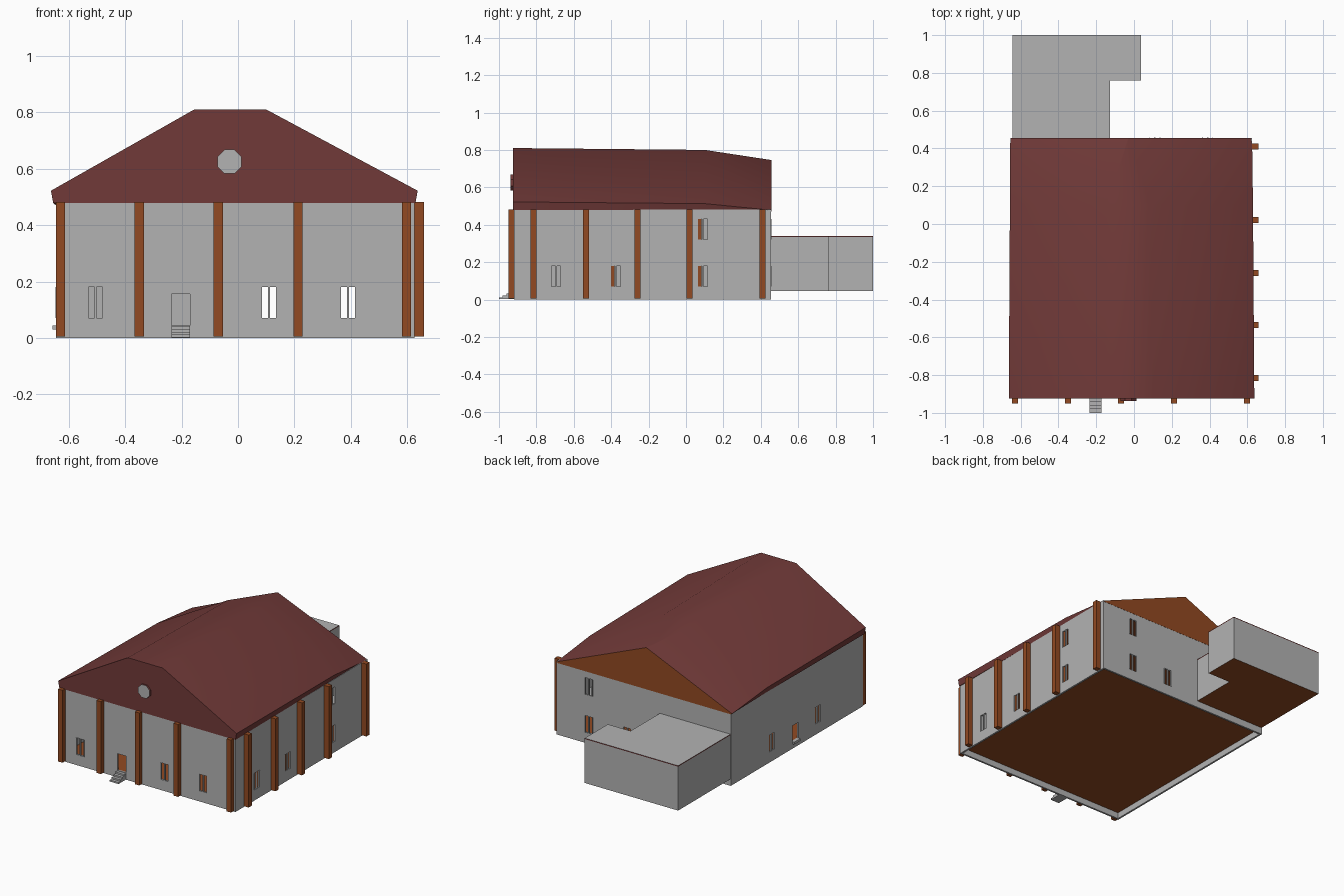
import bpy, bmesh, math
from mathutils import Vector

if "Cube" in bpy.data.objects:
    bpy.data.objects.remove(bpy.data.objects["Cube"])


def material(name, rgb):
    m = bpy.data.materials.new(name)
    m.diffuse_color = (*rgb, 1)
    m.use_nodes = True
    m.node_tree.nodes["Principled BSDF"].inputs["Base Color"].default_value = m.diffuse_color
    return m


GREY = material("wall grey", (0.45, 0.45, 0.45))
RED = material("roof red", (0.165, 0.042, 0.040))
BROWN = material("timber brown", (0.29, 0.068, 0.016))


def finish(name, bm, mats, rule=None):
    bmesh.ops.recalc_face_normals(bm, faces=bm.faces)
    bm.normal_update()
    if rule:
        for f in bm.faces:
            f.material_index = rule(f)
    me = bpy.data.meshes.new(name)
    bm.to_mesh(me)
    bm.free()
    for m in mats:
        me.materials.append(m)
    ob = bpy.data.objects.new(name, me)
    bpy.context.collection.objects.link(ob)
    return ob


def add_box(bm, x0, x1, y0, y1, z0, z1):
    vs = bmesh.ops.create_cube(bm, size=1)["verts"]
    for v in vs:
        v.co = Vector(((x0 + x1) / 2 + v.co.x * (x1 - x0),
                       (y0 + y1) / 2 + v.co.y * (y1 - y0),
                       (z0 + z1) / 2 + v.co.z * (z1 - z0)))


def boxes(name, items, mat):
    bm = bmesh.new()
    for b in items:
        add_box(bm, *b)
    return finish(name, bm, [mat])


def loft(bm, sections):
    rings = [[bm.verts.new(p) for p in s] for s in sections]
    n = len(rings[0])
    for a, b in zip(rings, rings[1:]):
        for i in range(n):
            j = (i + 1) % n
            bm.faces.new((a[i], a[j], b[j], b[i]))
    bm.faces.new(rings[0])
    bm.faces.new(rings[-1])


X0, X1, Y0, Y1, TOP, T = -0.645, 0.625, -0.92, 0.455, 0.482, 0.012
LOW, HIGH = (0.07, 0.18), (0.32, 0.43)

# Openings: (wall, position along the wall, (z0, z1))
windows = [("front", x, LOW) for x in (-0.505, 0.11, 0.39)]
windows += [("right", y, LOW) for y in (-0.695, -0.375, 0.09)] + [("right", 0.09, HIGH)]
windows += [("back", 0.11, LOW), ("back", 0.39, LOW), ("back", 0.39, HIGH)]
windows += [("left", 0.03, LOW), ("left", -0.45, LOW)]
doors = [("front", -0.203, (0.045, 0.155)), ("left", -0.22, (0.045, 0.15))]


def on_wall(wall, a0, a1, z, out, inn):
    """Box on a wall between a0 and a1, from 'inn' inside to 'out' outside."""
    if wall == "front":
        return (a0, a1, Y0 - out, Y0 + inn, *z)
    if wall == "back":
        return (a0, a1, Y1 - inn, Y1 + out, *z)
    if wall == "left":
        return (X0 - out, X0 + inn, a0, a1, *z)
    return (X1 - inn, X1 + out, a0, a1, *z)


# Hollow main walls with cut openings
walls = boxes("main_walls", [(X0, X1, Y0, Y1, 0, TOP)], GREY)
void = boxes("void_cutter", [(X0 + T, X1 - T, Y0 + T, Y1 - T, -0.1, 0.6)], GREY)
holes = boxes("opening_cutter",
              [on_wall(w, a - 0.029, a + 0.029, z, 0.03, 0.03) for w, a, z in windows] +
              [on_wall(w, a - 0.032, a + 0.032, z, 0.03, 0.03) for w, a, z in doors], GREY)
bpy.context.view_layer.objects.active = walls
for c in (void, holes):
    mod = walls.modifiers.new("cut", "BOOLEAN")
    mod.operation, mod.solver, mod.object = "DIFFERENCE", "EXACT", c
    bpy.ops.object.modifier_apply(modifier=mod.name)
for c in (void, holes):
    bpy.data.objects.remove(c)

# Window frames with a centre bar
bars = []
for w, a, (z0, z1) in windows:
    for c, h in ((a - 0.027, 0.002), (a, 0.004), (a + 0.027, 0.002)):
        bars.append(on_wall(w, c - h, c + h, (z0, z1), 0.002, 0.008))
boxes("window_frames", bars, GREY)

# Brown shutters behind the left panes on the right wall
boxes("window_shutters", [on_wall(w, a - 0.025, a - 0.006, z, -0.006, 0.011)
                          for w, a, z in windows if w == "right" and a > -0.5], BROWN)

# Raised floor
boxes("floor", [(X0 + T, X1 - T, Y0 + T, Y1 - T, 0.04, 0.045)], BROWN)

# Pilasters along the front and right walls
pil = [(x - 0.016, x + 0.016, -0.95, Y0, 0.005, TOP) for x in (-0.63, -0.35, -0.07, 0.212, 0.598)]
pil += [(X1, 0.66, y - 0.016, y + 0.016, 0.005, TOP) for y in (-0.815, -0.535, -0.26, 0.02, 0.41)]
boxes("pilasters", pil, BROWN)

# Front steps and side doorstep
boxes("front_steps", [(-0.235, -0.171, -1 + 0.02 * i, Y0, 0.01 * i + 0.002, 0.01 * (i + 1) + 0.002)
                      for i in range(4)], GREY)
boxes("side_step", [(-0.657, X0, -0.252, -0.188, 0.03, 0.045)], GREY)


# Main roof: flat-topped at the front, closing to a peak at the back
def section(y, bot, eave, ridge, xl, xr, rl, rr):
    return [(xl + 0.008, y, bot), (xl, y, eave), (rl, y, ridge),
            (rr, y, ridge), (xr, y, eave), (xr - 0.008, y, bot)]


bm = bmesh.new()
loft(bm, [section(-0.925, 0.478, 0.522, 0.81, -0.663, 0.637, -0.155, 0.10),
          section(0.10, 0.478, 0.513, 0.80, -0.657, 0.630, -0.145, 0.085),
          section(0.456, 0.472, 0.478, 0.746, -0.655, 0.625, -0.033, -0.027)])
roof = finish("main_roof", bm, [RED, BROWN],
              lambda f: int(f.normal.z < -0.7 or f.normal.y > 0.8))
bpy.ops.object.select_all(action="DESELECT")
roof.select_set(True)
bpy.context.view_layer.objects.active = roof
bpy.ops.object.shade_smooth_by_angle(angle=math.radians(35))

# Round gable window: red rim, grey face
bm = bmesh.new()
ring = [(-0.03 + 0.046 * math.cos(math.radians(22.5 + 45 * i)),
         0.625 + 0.046 * math.sin(math.radians(22.5 + 45 * i))) for i in range(8)]
loft(bm, [[(x, y, z) for x, z in ring] for y in (-0.937, -0.922)])
finish("gable_window", bm, [RED, GREY], lambda f: int(f.normal.y < -0.8))

# L-shaped rear annex with a thin roof trim
plan = [(-0.643, Y1), (-0.128, Y1), (-0.128, 0.76), (0.038, 0.76), (0.038, 1.0), (-0.643, 1.0)]
for name, z0, z1, mats, rule in (
        ("annex_walls", 0.045, 0.334, [GREY, BROWN], lambda f: int(f.normal.z < -0.5)),
        ("annex_roof", 0.334, 0.34, [RED, GREY], lambda f: int(f.normal.z > 0.5))):
    bm = bmesh.new()
    loft(bm, [[(x, y, z) for x, y in plan] for z in (z0, z1)])
    finish(name, bm, mats, rule)
